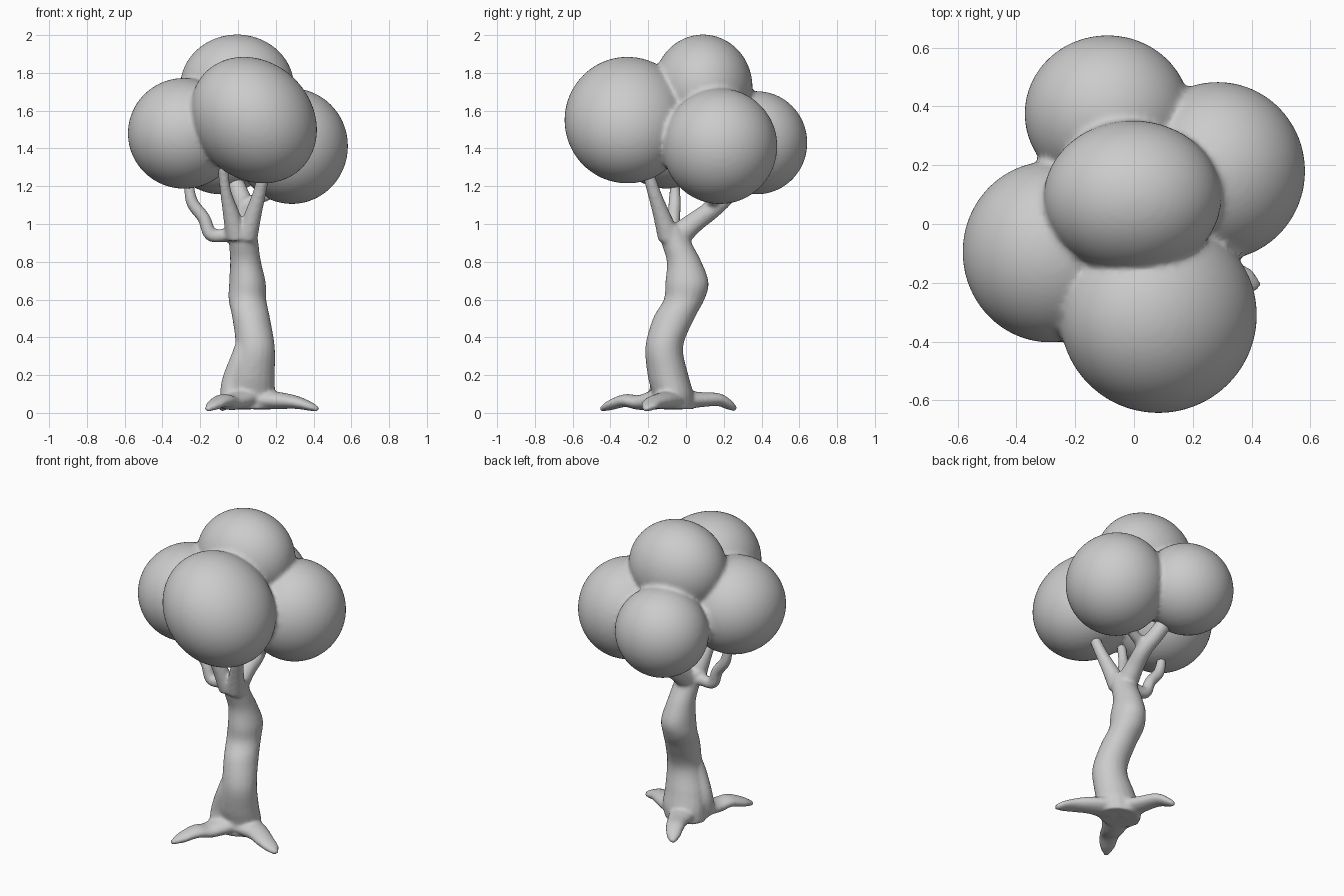
import bpy, bmesh, math
from mathutils import Vector, Matrix


def spline(p, steps=6):
    """Catmull-Rom resampling of (x, y, z, ra, rb) stations."""
    out = []
    for i in range(len(p) - 1):
        q = [Vector(p[max(0, min(len(p) - 1, i + k))]) for k in (-1, 0, 1, 2)]
        for s in range(steps):
            t = s / steps
            out.append(0.5 * (2 * q[1] + (q[2] - q[0]) * t
                              + (2 * q[0] - 5 * q[1] + 4 * q[2] - q[3]) * t * t
                              + (3 * q[1] - q[0] - 3 * q[2] + q[3]) * t ** 3))
    return out + [Vector(p[-1])]


def tube(bm, pts, ref=(0, 1, 0), level=False, sides=20):
    """Closed limb through the stations; level keeps the rings horizontal."""
    pts = [p if len(p) == 5 else (*p, p[3]) for p in pts]
    st = spline(pts)
    rings = []
    for i, s in enumerate(st):
        a, b = st[max(i - 1, 0)], st[min(i + 1, len(st) - 1)]
        if level:
            u, v = Vector((1, 0, 0)), Vector((0, 1, 0))
        else:
            t = Vector(b[:3]) - Vector(a[:3])
            u = Vector(ref).cross(t).normalized()
            v = t.cross(u).normalized()
        c = Vector(s[:3])
        rings.append([bm.verts.new(c + u * s[3] * math.cos(k * math.tau / sides)
                                   + v * s[4] * math.sin(k * math.tau / sides))
                      for k in range(sides)])
    for r0, r1 in zip(rings, rings[1:]):
        for k in range(sides):
            n = (k + 1) % sides
            bm.faces.new((r0[k], r0[n], r1[n], r1[k]))
    bm.faces.new(rings[0][::-1])
    bm.faces.new(rings[-1])


def finish(bm, name, voxel, smooth):
    """Fuse the overlapping volumes into one smooth skin."""
    bmesh.ops.recalc_face_normals(bm, faces=bm.faces)
    me = bpy.data.meshes.new(name)
    bm.to_mesh(me)
    bm.free()
    ob = bpy.data.objects.new(name, me)
    bpy.context.collection.objects.link(ob)
    for p in me.polygons:
        p.use_smooth = True
    m = ob.modifiers.new("fuse", 'REMESH')
    m.mode = 'VOXEL'
    m.voxel_size = voxel
    m.use_smooth_shade = True
    m = ob.modifiers.new("soften", 'SMOOTH')
    m.factor = 0.5
    m.iterations = smooth


wood = bmesh.new()
# Winding trunk
tube(wood, [(.05, -.07, .02, .13, .11), (.06, -.07, .10, .135, .11),
            (.07, -.095, .20, .125, .108), (.09, -.115, .35, .105, .10),
            (.07, -.065, .50, .10, .11), (.05, -.01, .60, .10, .108),
            (.05, .005, .69, .097, .115), (.04, -.01, .80, .082, .092),
            (.03, -.05, .90, .078, .08), (.02, -.08, .99, .08, .07)], level=True)

# Drooping roots: front left, right, back
up = (0, 0, 1)
tube(wood, [(.02, -.12, .08, .10, .06), (-.04, -.24, .055, .07, .04),
            (-.08, -.32, .065, .06, .034), (-.13, -.40, .04, .045, .026),
            (-.165, -.45, .018, .015, .012)], up)
tube(wood, [(.10, -.08, .07, .10, .055), (.22, -.12, .065, .07, .045),
            (.31, -.17, .055, .058, .034), (.38, -.195, .035, .045, .024),
            (.425, -.215, .018, .015, .012)], up)
tube(wood, [(.04, -.05, .07, .09, .055), (0, .08, .07, .065, .04),
            (-.04, .17, .07, .055, .034), (-.07, .23, .04, .04, .024),
            (-.09, .265, .018, .013, .012)], up)
# Buttress running up from the front left root
tube(wood, [(-.03, -.15, .04, .06), (-.03, -.13, .15, .06),
            (.02, -.14, .30, .055), (.06, -.12, .45, .04)])

# Front fork
tube(wood, [(-.005, -.09, .93, .06), (-.035, -.13, 1.05, .045),
            (-.065, -.175, 1.17, .030), (-.085, -.22, 1.33, .028)])
tube(wood, [(.045, -.09, .93, .06), (.08, -.13, 1.05, .045),
            (.115, -.17, 1.17, .035), (.15, -.22, 1.33, .030)])
# Elbowed left branch
tube(wood, [(.02, -.07, .95, .05), (-.07, -.07, .94, .036),
            (-.145, -.07, .945, .036), (-.18, -.065, 1.03, .034),
            (-.24, -.06, 1.11, .033), (-.26, -.06, 1.20, .027),
            (-.27, -.07, 1.30, .025)])
# Back branch with a side fork to the right
tube(wood, [(.02, -.06, .92, .07), (.03, .04, 1.005, .055),
            (.04, .14, 1.08, .05), (.01, .22, 1.16, .048),
            (-.05, .30, 1.30, .045)], (1, 0, 0))
tube(wood, [(.03, .13, 1.10, .035), (.12, .15, 1.14, .032),
            (.25, .18, 1.20, .03)], up)
finish(wood, "trunk_roots_and_branches", 0.011, 4)

# Leaf clumps: centre, radii, tilt about y
leaves = bmesh.new()
for c, r, tilt in [((.083, -.31, 1.55), (.360, .333, .308), 45),
                   ((-.005, .09, 1.725), (.302, .262, .278), 0),
                   ((-.285, -.095, 1.48), (.298, .308, .293), 0),
                   ((.285, .18, 1.412), (.297, .303, .306), 0),
                   ((-.09, .375, 1.43), (.282, .267, .273), 0)]:
    bmesh.ops.create_icosphere(
        leaves, subdivisions=5, radius=1,
        matrix=Matrix.Translation(c) @ Matrix.Rotation(math.radians(tilt), 4, 'Y')
        @ Matrix.Diagonal((*r, 1)))
finish(leaves, "leaf_clumps", 0.014, 4)
